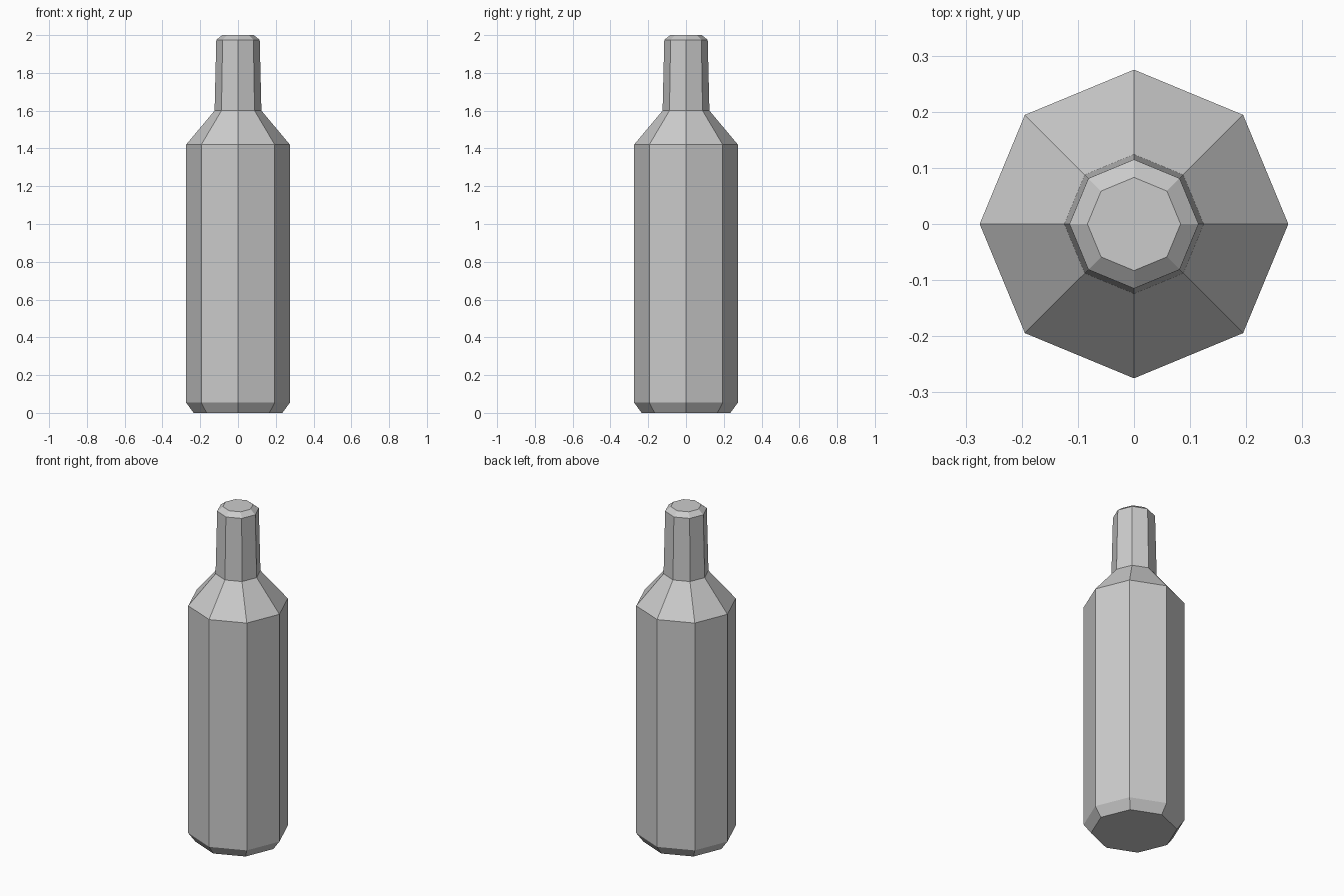
import bpy
import bmesh
from math import cos, sin, tau

cube = bpy.data.objects.get("Cube")
if cube:
    bpy.data.objects.remove(cube, do_unlink=True)

SIDES = 8

# Plain grey for the whole bottle
grey = bpy.data.materials.new("plain_grey")
grey.use_nodes = True
colour = (0.6, 0.6, 0.6, 1)
grey.diffuse_color = colour
grey.node_tree.nodes["Principled BSDF"].inputs["Base Color"].default_value = colour

# Bottle outline from base to lip: (radius, height)
profile = [
    (0.235, 0.0),     # base
    (0.275, 0.055),   # base chamfer
    (0.275, 1.42),    # body top
    (0.124, 1.6),     # shoulder top
    (0.115, 1.975),   # neck top
    (0.083, 2.0),     # lip chamfer
]


def lathe(name, outline, material):
    """Sweep an outline around z into a closed, flat-sided solid."""
    bm = bmesh.new()
    rings = [
        [bm.verts.new((r * cos(tau * i / SIDES), r * sin(tau * i / SIDES), z))
         for i in range(SIDES)]
        for r, z in outline
    ]
    for low, high in zip(rings, rings[1:]):
        for i in range(SIDES):
            j = (i + 1) % SIDES
            bm.faces.new((low[i], low[j], high[j], high[i]))
    bm.faces.new(rings[0][::-1])
    bm.faces.new(rings[-1])
    mesh = bpy.data.meshes.new(name)
    bm.to_mesh(mesh)
    bm.free()
    mesh.materials.append(material)
    obj = bpy.data.objects.new(name, mesh)
    bpy.context.collection.objects.link(obj)
    return obj


lathe("bottle", profile, grey)
